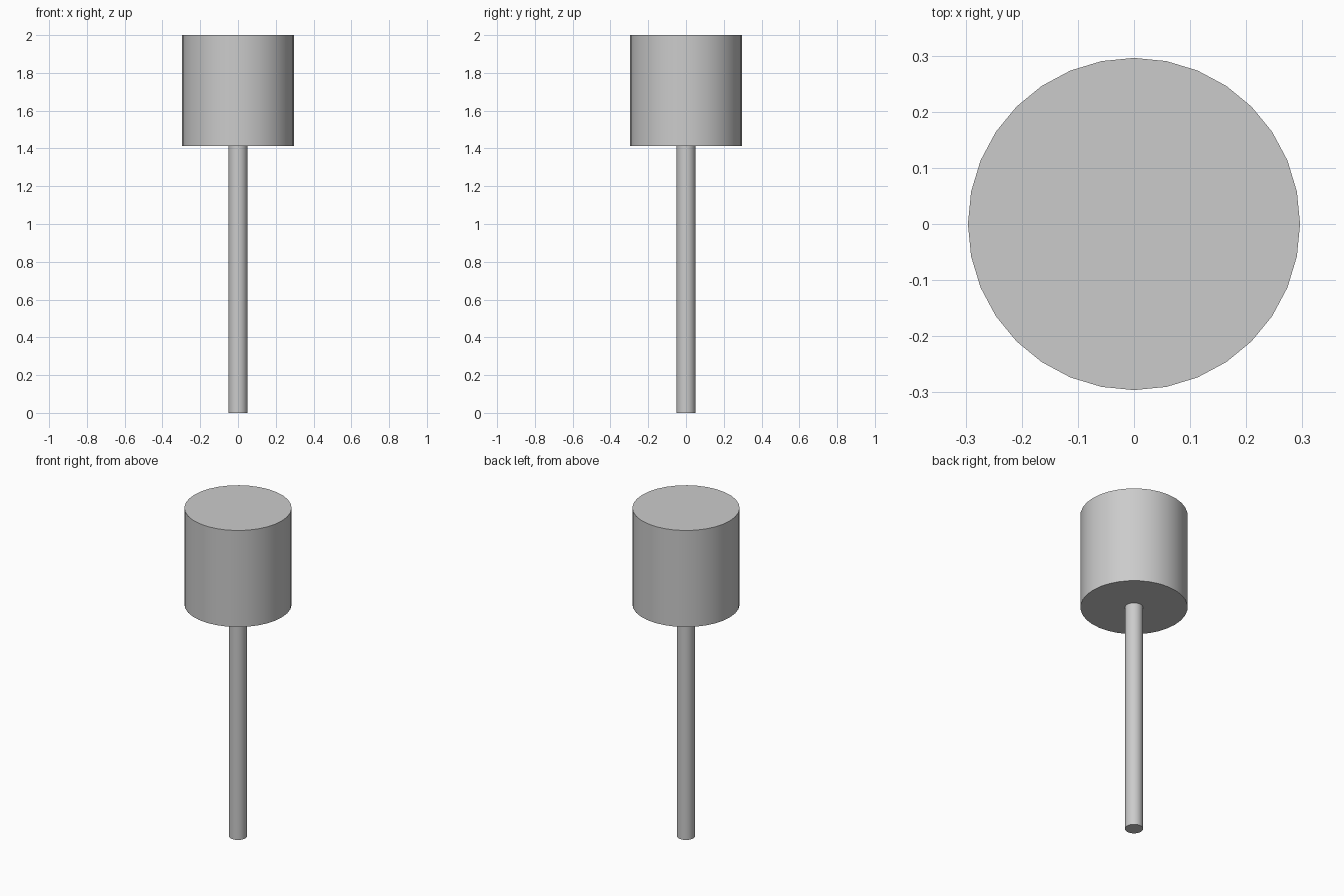
import bpy
import math

if "Cube" in bpy.data.objects:
    bpy.data.objects.remove(bpy.data.objects["Cube"])


def cylinder(name, radius, z0, z1):
    bpy.ops.mesh.primitive_cylinder_add(
        vertices=32, radius=radius, depth=z1 - z0, location=(0, 0, (z0 + z1) / 2))
    obj = bpy.context.object
    obj.name = name
    bpy.ops.object.shade_smooth_by_angle(angle=math.radians(30))
    return obj


# Slim handle standing on the ground
cylinder("handle", 0.05, 0.0, 1.412)

# Wide drum-shaped head on top
cylinder("head", 0.296, 1.412, 2.0)
